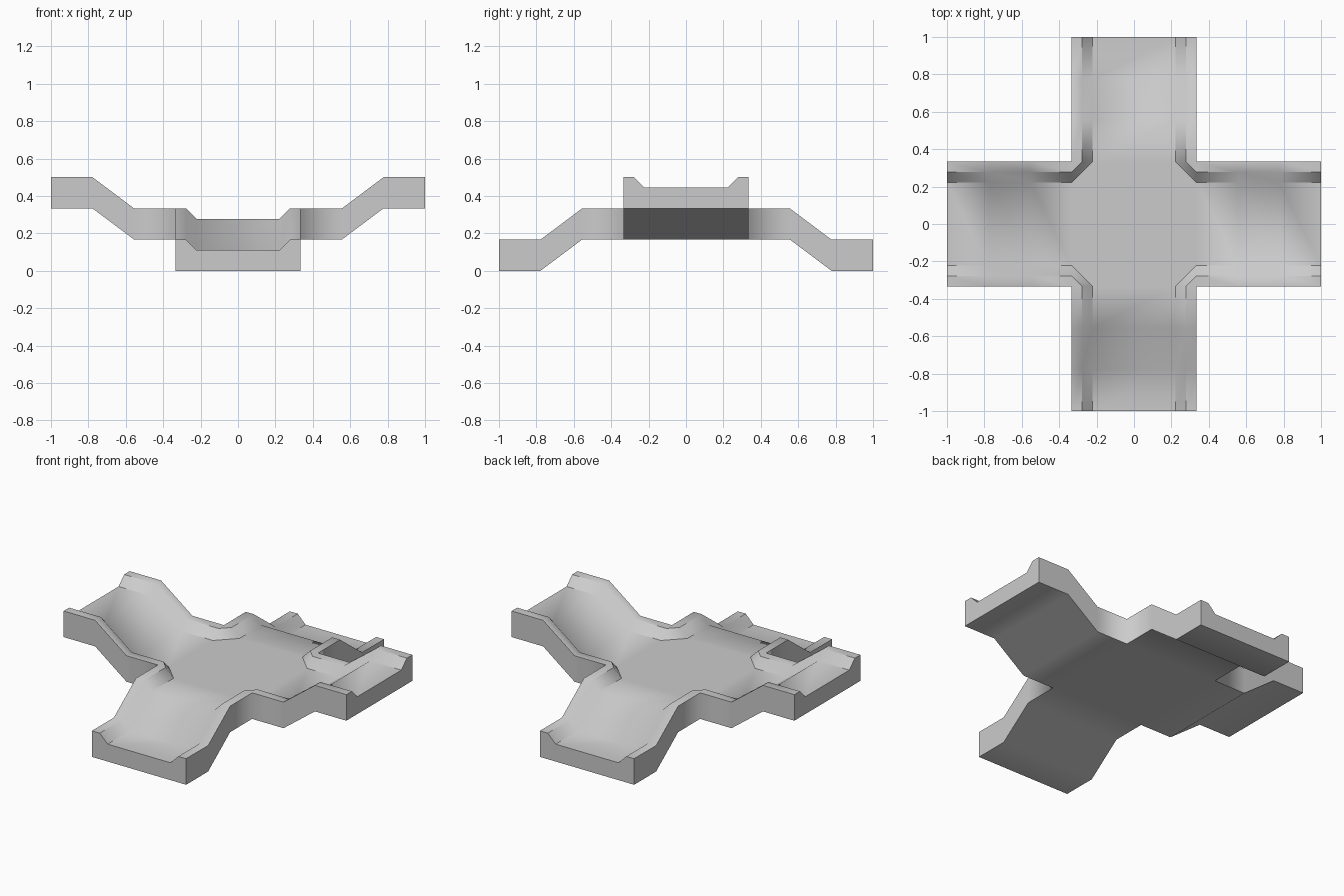
import bpy, bmesh, math
from mathutils import Matrix, Vector

if "Cube" in bpy.data.objects:
    bpy.data.objects.remove(bpy.data.objects["Cube"])

U = 1 / 18                       # the design follows an 18th-unit grid
BASE, STEP = 3 * U, 3 * U        # hub underside height, rise or drop of each arm
HALF = 6 * U

# Channel cross-section: (sideways, height), outer bottom to outer bottom
half = [(HALF, 0), (HALF, 3 * U), (5 * U, 3 * U), (4 * U, 2 * U)]
section = half + [(-s, z) for s, z in reversed(half)]
# Arm path: (distance from centre, share of the level change)
path = [(HALF, 0), (10 * U, 0), (14 * U, 1), (18 * U, 1)]

bm = bmesh.new()


def add_face(points):
    bm.faces.new([bm.verts.new(p) for p in points])


def add_arm(quarter, level):
    rot = Matrix.Rotation(quarter * math.pi / 2, 4, 'Z')
    rings = [[bm.verts.new(rot @ Vector((d, s, BASE + z + k * level)))
              for s, z in section] for d, k in path]
    n = len(section)
    for a, b in zip(rings, rings[1:]):
        for i in range(n):
            j = (i + 1) % n
            bm.faces.new((a[i], a[j], b[j], b[i]))
    bm.faces.new(rings[-1])      # end face


# Four arms: side arms climb, front and back arms descend
for q in range(4):
    add_arm(q, STEP if q % 2 == 0 else -STEP)

# Hub: underside, octagonal floor and four chamfered rim corners
top, floor = BASE + 3 * U, BASE + 2 * U
quarters = [Matrix.Rotation(q * math.pi / 2, 4, 'Z') for q in range(4)]
add_face([r @ Vector((HALF, HALF, BASE)) for r in quarters])
add_face([r @ Vector(p) for r in quarters
          for p in ((HALF, 4 * U, floor), (4 * U, HALF, floor))])
for r in quarters:
    outer = r @ Vector((HALF, HALF, top))
    a, b = r @ Vector((HALF, 5 * U, top)), r @ Vector((5 * U, HALF, top))
    c, d = r @ Vector((4 * U, HALF, floor)), r @ Vector((HALF, 4 * U, floor))
    add_face([outer, b, a])
    add_face([a, b, c, d])

bmesh.ops.remove_doubles(bm, verts=bm.verts, dist=1e-4)
bmesh.ops.recalc_face_normals(bm, faces=bm.faces)

# Smooth along the ramps and round the inner wall corners, crisp elsewhere
for f in bm.faces:
    f.smooth = True
for e in bm.edges:
    p, q = e.verts[0].co, e.verts[1].co
    wall_corner = (p.xy - q.xy).length < 1e-4 and abs(abs(p.x) - abs(p.y)) < 1e-4
    e.smooth = wall_corner or e.calc_face_angle(math.pi) < math.radians(42)

mesh = bpy.data.meshes.new("channel_crossing")
bm.to_mesh(mesh)
bm.free()
bpy.context.collection.objects.link(bpy.data.objects.new("channel_crossing", mesh))
